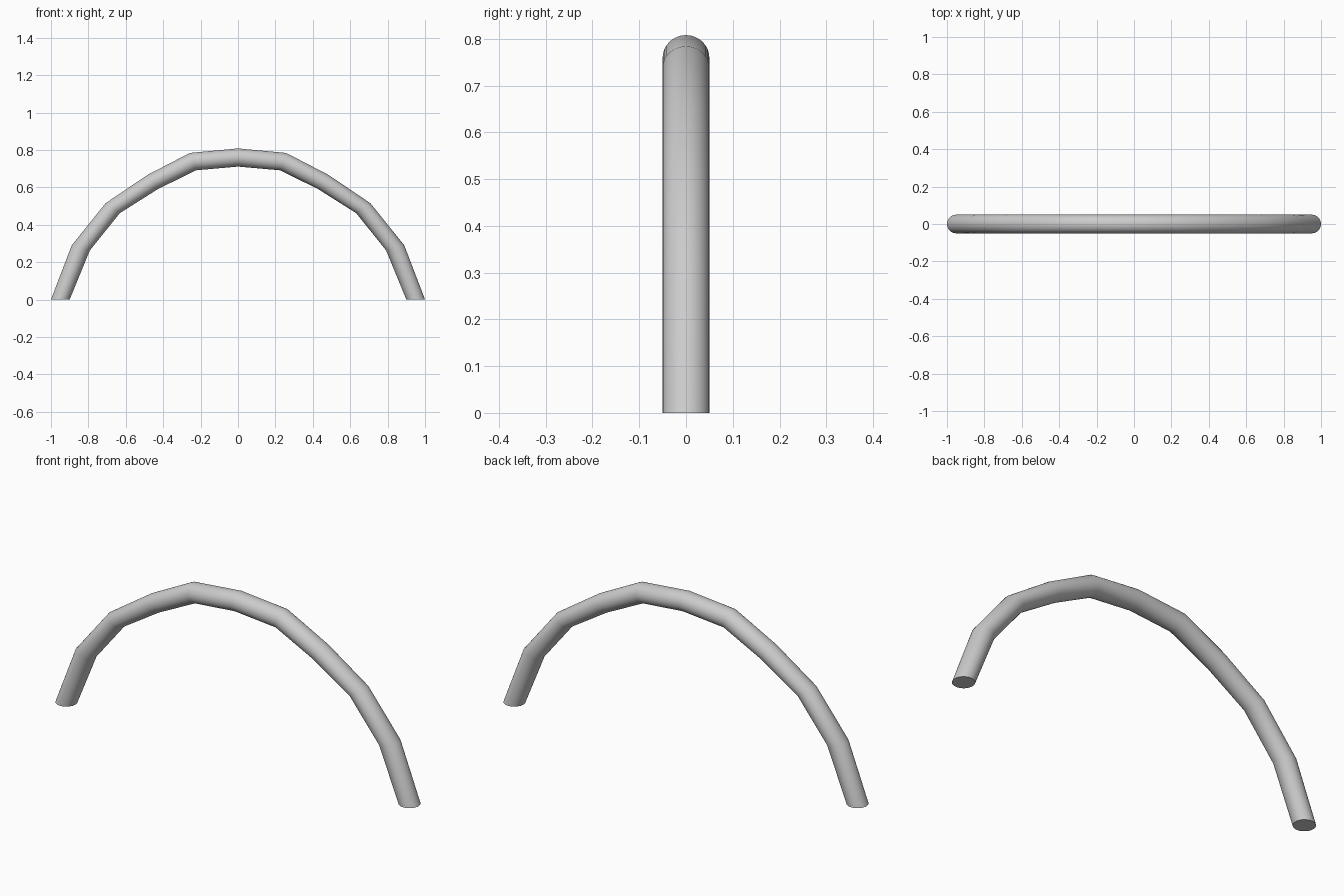
import bpy, bmesh
from math import sin, cos, tau
from mathutils import Vector

if "Cube" in bpy.data.objects:
    bpy.data.objects.remove(bpy.data.objects["Cube"])

SIDES, RADIUS = 32, 0.05

# Mitred joints of the left half: outer x, z and inner x, z
half = [(-1.0, 0.0, -0.9, 0.0),
        (-0.889, 0.29, -0.792, 0.263),
        (-0.708, 0.515, -0.632, 0.462),
        (-0.483, 0.667, -0.431, 0.589),
        (-0.257, 0.784, -0.226, 0.691)]
joints = half + [(0, 0.808, 0, 0.711)] + [(-a, b, -c, d) for a, b, c, d in reversed(half)]

# Elliptical mitre ring at each joint, bridged into one bent tube
bm = bmesh.new()
rings = []
for ox, oz, ix, iz in joints:
    mid = Vector(((ox + ix) / 2, 0, (oz + iz) / 2))
    out = Vector(((ox - ix) / 2, 0, (oz - iz) / 2))
    rings.append([bm.verts.new(mid + out * cos(tau * i / SIDES)
                               + Vector((0, RADIUS * sin(tau * i / SIDES), 0)))
                  for i in range(SIDES)])
for a, b in zip(rings, rings[1:]):
    for i in range(SIDES):
        j = (i + 1) % SIDES
        bm.faces.new((a[i], a[j], b[j], b[i]))

# Flat feet
bm.faces.new(rings[0])
bm.faces.new(rings[-1])
bmesh.ops.recalc_face_normals(bm, faces=bm.faces)

mesh = bpy.data.meshes.new("arched_handle")
bm.to_mesh(mesh)
bm.free()
handle = bpy.data.objects.new("arched_handle", mesh)
bpy.context.collection.objects.link(handle)
bpy.context.view_layer.objects.active = handle
handle.select_set(True)
bpy.ops.object.shade_smooth_by_angle(angle=0.6)
